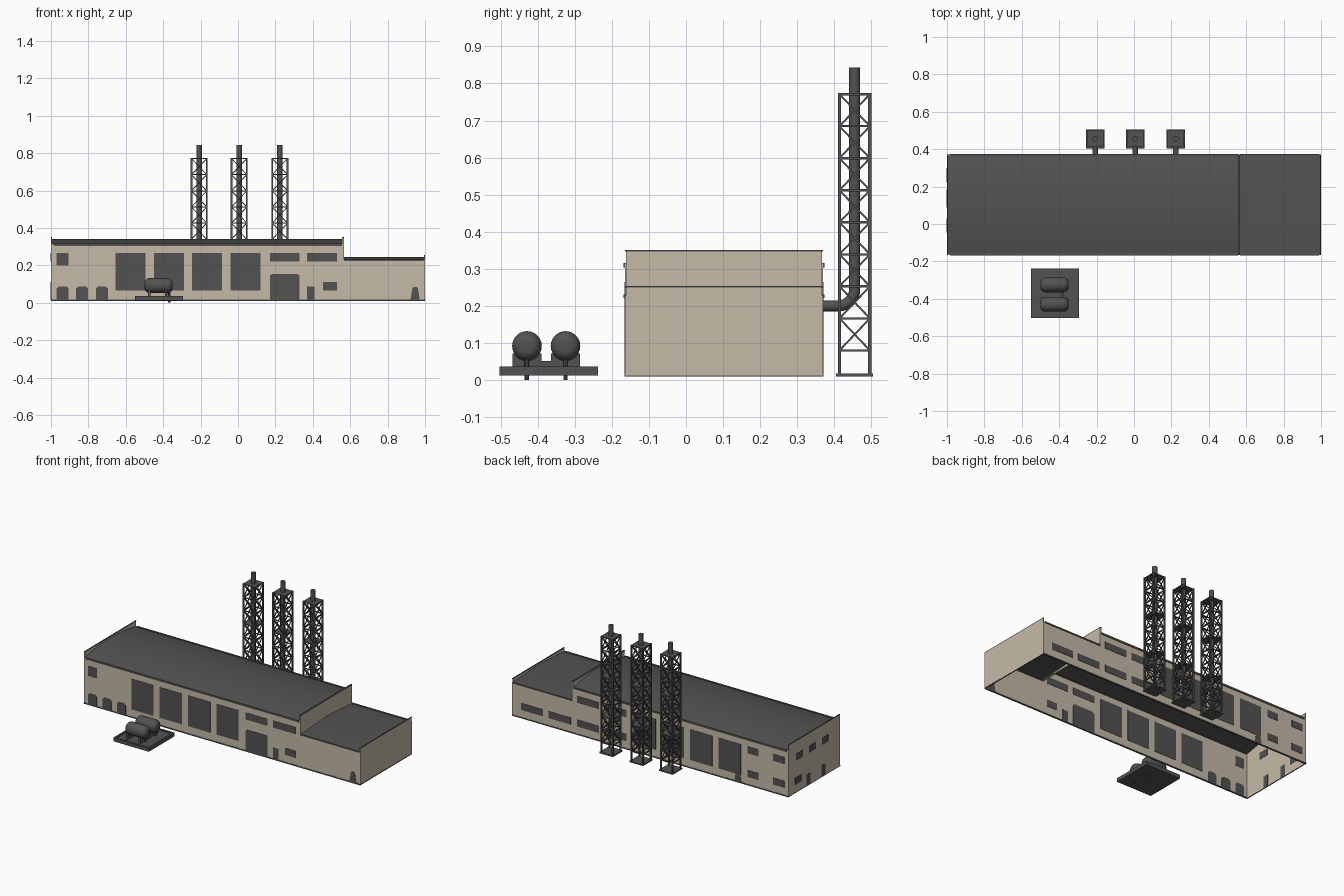
import bpy
import bmesh
from math import pi, sin, cos
from mathutils import Vector, Matrix

cube = bpy.data.objects.get("Cube")
if cube:
    bpy.data.objects.remove(cube)


def material(name, rgb):
    m = bpy.data.materials.new(name)
    m.use_nodes = True
    m.diffuse_color = (*rgb, 1)
    m.node_tree.nodes["Principled BSDF"].inputs["Base Color"].default_value = (*rgb, 1)
    return m


CREAM = material("cream wall", (0.56, 0.49, 0.39))
DARK = material("dark grey", (0.085, 0.085, 0.085))


def finish(name, bm, mat, smooth=False):
    bmesh.ops.recalc_face_normals(bm, faces=bm.faces)
    mesh = bpy.data.meshes.new(name)
    bm.to_mesh(mesh)
    bm.free()
    mesh.materials.append(mat)
    ob = bpy.data.objects.new(name, mesh)
    bpy.context.collection.objects.link(ob)
    if smooth:
        bpy.ops.object.select_all(action='DESELECT')
        ob.select_set(True)
        bpy.context.view_layer.objects.active = ob
        bpy.ops.object.shade_smooth_by_angle(angle=0.6)
    return ob


def box(bm, x0, x1, y0, y1, z0, z1):
    size = Matrix.Diagonal((x1 - x0, y1 - y0, z1 - z0, 1))
    centre = Matrix.Translation(((x0 + x1) / 2, (y0 + y1) / 2, (z0 + z1) / 2))
    bmesh.ops.create_cube(bm, size=1, matrix=centre @ size)


def prism(bm, points, axis, lo, hi):
    """Extrude an outline of (across, up) points along x or y."""
    def place(a, b, c):
        return (c, a, b) if axis == 'x' else (a, c, b)
    near = [bm.verts.new(place(a, b, lo)) for a, b in points]
    far = [bm.verts.new(place(a, b, hi)) for a, b in points]
    bm.faces.new(near)
    bm.faces.new(far)
    for i in range(len(points)):
        j = (i + 1) % len(points)
        bm.faces.new((near[i], near[j], far[j], far[i]))


def rod(bm, a, b, r, sides=4):
    a, b = Vector(a), Vector(b)
    d = b - a
    m = Matrix.Translation((a + b) / 2) @ d.to_track_quat('Z', 'Y').to_matrix().to_4x4()
    bmesh.ops.create_cone(bm, cap_ends=True, segments=sides, radius1=r, radius2=r,
                          depth=d.length, matrix=m @ Matrix.Rotation(pi / 4, 4, 'Z'))


FRONT, BACK, STEP, BASE = -0.162, 0.367, 0.56, 0.012
MID = (FRONT + BACK) / 2

# Long walls, open underneath
for name, y in (("front_wall", FRONT), ("back_wall", BACK)):
    bm = bmesh.new()
    box(bm, -1, STEP, y - 0.0025, y + 0.0025, BASE, 0.315)
    box(bm, STEP, 1, y - 0.0025, y + 0.0025, BASE, 0.228)
    finish(name, bm, CREAM)

# End walls and the step wall, each with a capped parapet
for name, x0, x1, z0, z1 in (("right_end_wall", -1, -0.994, BASE, 0.347),
                             ("step_wall", 0.557, 0.567, 0.222, 0.347),
                             ("left_end_wall", 0.994, 1, BASE, 0.25)):
    bm = bmesh.new()
    box(bm, x0, x1, FRONT, BACK, z0, z1)
    finish(name, bm, CREAM)
    bm = bmesh.new()
    box(bm, x0, x1, FRONT - 0.003, BACK + 0.003, z1, z1 + 0.004)
    finish(name + "_cap", bm, DARK)

# Roofs: shallow barrel on the tall hall, low gable on the annex
def roof(name, x0, x1, eave, rise, steps, bow):
    top = []
    for i in range(steps + 1):
        t = 2 * i / steps - 1
        top.append((MID + t * (BACK - FRONT) / 2, eave + rise * (1 - abs(t) ** bow)))
    under = [(a, b - 0.005) for a, b in reversed(top)]
    bm = bmesh.new()
    prism(bm, top + under, 'x', x0, x1)
    finish(name, bm, DARK, smooth=True)


roof("hall_roof", -0.994, 0.558, 0.312, 0.03, 12, 2)
roof("annex_roof", 0.566, 0.995, 0.228, 0.016, 2, 1)

# Eave gutters and base skirt
bm = bmesh.new()
for y in (FRONT, BACK):
    box(bm, -0.985, 0.557, y - 0.006, y + 0.006, 0.304, 0.316)
    box(bm, 0.567, 0.99, y - 0.006, y + 0.006, 0.222, 0.231)
finish("gutters", bm, DARK)
bm = bmesh.new()
for y in (FRONT, BACK):
    box(bm, -1, 1, y - 0.004, y + 0.004, 0.01, 0.018)
for x in (-0.997, 0.997):
    box(bm, x - 0.003, x + 0.003, FRONT, BACK, 0.01, 0.018)
finish("base_skirt", bm, DARK)


# Windows and doors as thin plates set through the walls
def panel(bm, axis, at, a0, a1, z0, z1, cut=0.0, taper=0.0):
    pts = [(a0, z0), (a1, z0)]
    if cut:
        pts += [(a1 - taper, z1 - cut), (a1 - taper - cut, z1),
                (a0 + taper + cut, z1), (a0 + taper, z1 - cut)]
    else:
        pts += [(a1, z1), (a0, z1)]
    prism(bm, pts, axis, at - 0.0045, at + 0.0045)


HIGH, LOW, TALL = (0.22, 0.265), (0.065, 0.11), (0.065, 0.265)
DOOR = (0.015, 0.088)
bays = [-0.655, -0.45, -0.245, -0.04]

for name, y in (("front_windows", FRONT), ("back_windows", BACK)):
    bm = bmesh.new()
    for x in bays:
        panel(bm, 'y', y, x, x + 0.16, *TALL)
    for x in (0.17, 0.37):
        panel(bm, 'y', y, x, x + 0.16, *HIGH)
    if y == FRONT:
        panel(bm, 'y', y, -0.97, -0.905, 0.2, 0.265)
        panel(bm, 'y', y, 0.455, 0.53, *LOW)
    else:
        for x in (0.17, 0.37, 0.575, 0.775):
            panel(bm, 'y', y, x, x + 0.16, *LOW)
        for x in (-0.97, -0.785):
            panel(bm, 'y', y, x, x + 0.08, *HIGH)
            panel(bm, 'y', y, x, x + 0.08, *LOW)
    finish(name, bm, DARK)

bm = bmesh.new()
for x in (-0.97, -0.865, -0.76):
    panel(bm, 'y', FRONT, x, x + 0.064, *DOOR, cut=0.012)
panel(bm, 'y', FRONT, 0.17, 0.33, 0.015, 0.155, cut=0.012)
panel(bm, 'y', FRONT, 0.37, 0.41, *DOOR)
panel(bm, 'y', FRONT, 0.922, 0.972, 0.015, 0.085, cut=0.008, taper=0.01)
finish("front_doors", bm, DARK)
bm = bmesh.new()
panel(bm, 'y', BACK, -0.66, -0.61, 0.015, 0.085, cut=0.008, taper=0.01)
finish("back_door", bm, DARK)

bm = bmesh.new()
for y in (0.257, 0.123, -0.01):
    panel(bm, 'x', -0.997, y - 0.035, y + 0.035, *HIGH)
panel(bm, 'x', -0.997, 0.23, 0.3, *LOW)
for y in (0.165, 0.01):
    panel(bm, 'x', -0.997, y - 0.02, y + 0.02, *DOOR)
finish("end_wall_openings", bm, DARK)


# Chimneys: a bent flue inside a braced lattice tower
def chimney(name, cx, cy=0.455, h=0.041):
    bm = bmesh.new()
    box(bm, cx - 0.049, cx + 0.049, cy - 0.05, cy + 0.05, 0.01, 0.018)
    corners = [(cx + sx * h, cy + sy * h) for sx, sy in ((-1, -1), (1, -1), (1, 1), (-1, 1))]
    levels = [0.08 + i * 0.0864 for i in range(9)]
    for x, y in corners:
        box(bm, x - 0.0045, x + 0.0045, y - 0.0045, y + 0.0045, 0.015, 0.775)
    for i in range(4):
        a, b = corners[i], corners[(i + 1) % 4]
        for z in levels:
            rod(bm, (*a, z), (*b, z), 0.004)
        for z0, z1 in zip(levels, levels[1:]):
            rod(bm, (*a, z0), (*b, z1), 0.0035)
            rod(bm, (*b, z0), (*a, z1), 0.0035)
    for z in (levels[2], levels[5], levels[8]):
        box(bm, cx - h, cx + h, cy - h, cy + h, z - 0.003, z + 0.003)
    finish(name + "_tower", bm, DARK)

    r, bend = 0.015, 0.045
    path = [(cx, BACK - 0.002, 0.2)]
    for i in range(9):
        t = i / 8 * pi / 2
        path.append((cx, cy - bend + bend * sin(t), 0.2 + bend - bend * cos(t)))
    path.append((cx, cy, 0.843))
    bm = bmesh.new()
    rings = []
    for i, p in enumerate(path):
        t = min(max(i - 1, 0), 8) / 8 * pi / 2
        ring = []
        for k in range(16):
            u, v = r * cos(k * pi / 8), r * sin(k * pi / 8)
            ring.append(bm.verts.new(Vector(p) + Vector((u, -v * sin(t), v * cos(t)))))
        rings.append(ring)
    for a, b in zip(rings, rings[1:]):
        for k in range(16):
            j = (k + 1) % 16
            bm.faces.new((a[k], a[j], b[j], b[k]))
    bm.faces.new(rings[0])
    bm.faces.new(rings[-1])
    finish(name + "_flue", bm, DARK, smooth=True)


for name, x in (("right_chimney", -0.208), ("middle_chimney", 0.006), ("left_chimney", 0.224)):
    chimney(name, x)

# Tank pad with a raised rim
bm = bmesh.new()
X0, X1, Y0, Y1 = -0.55, -0.293, -0.503, -0.237
box(bm, X0, X1, Y0, Y1, 0.013, 0.03)
for x in (X0, X1 - 0.012):
    box(bm, x, x + 0.012, Y0, Y1, 0.013, 0.037)
for y in (Y0, Y1 - 0.012):
    box(bm, X0, X1, y, y + 0.012, 0.013, 0.037)
finish("tank_pad", bm, DARK)

# Two horizontal tanks with domed ends, saddles and drain pipes
for name, y in (("front_tank", -0.429), ("rear_tank", -0.325)):
    bm = bmesh.new()
    stations = [(-0.075, 0.018), (-0.071, 0.028), (-0.062, 0.036), (-0.05, 0.04)]
    stations += [(-d, r) for d, r in reversed(stations)]
    for (d0, r0), (d1, r1) in zip(stations, stations[1:]):
        m = Matrix.Translation((-0.425 + (d0 + d1) / 2, y, 0.092)) @ Matrix.Rotation(pi / 2, 4, 'Y')
        bmesh.ops.create_cone(bm, segments=24, radius1=r0, radius2=r1, depth=d1 - d0, matrix=m,
                              cap_ends=False)
    bmesh.ops.remove_doubles(bm, verts=bm.verts, dist=0.0005)
    bmesh.ops.holes_fill(bm, edges=[e for e in bm.edges if e.is_boundary], sides=0)
    finish(name, bm, DARK, smooth=True)
    bm = bmesh.new()
    for x in (-0.475, -0.385):
        box(bm, x - 0.006, x + 0.006, y - 0.039, y + 0.039, 0.028, 0.072)
    rod(bm, (-0.368, y, 0), (-0.368, y, 0.07), 0.006, 8)
    finish(name + "_supports", bm, DARK)
bm = bmesh.new()
box(bm, -0.39, -0.378, -0.4, -0.35, 0.028, 0.051)
finish("tank_link", bm, DARK)
